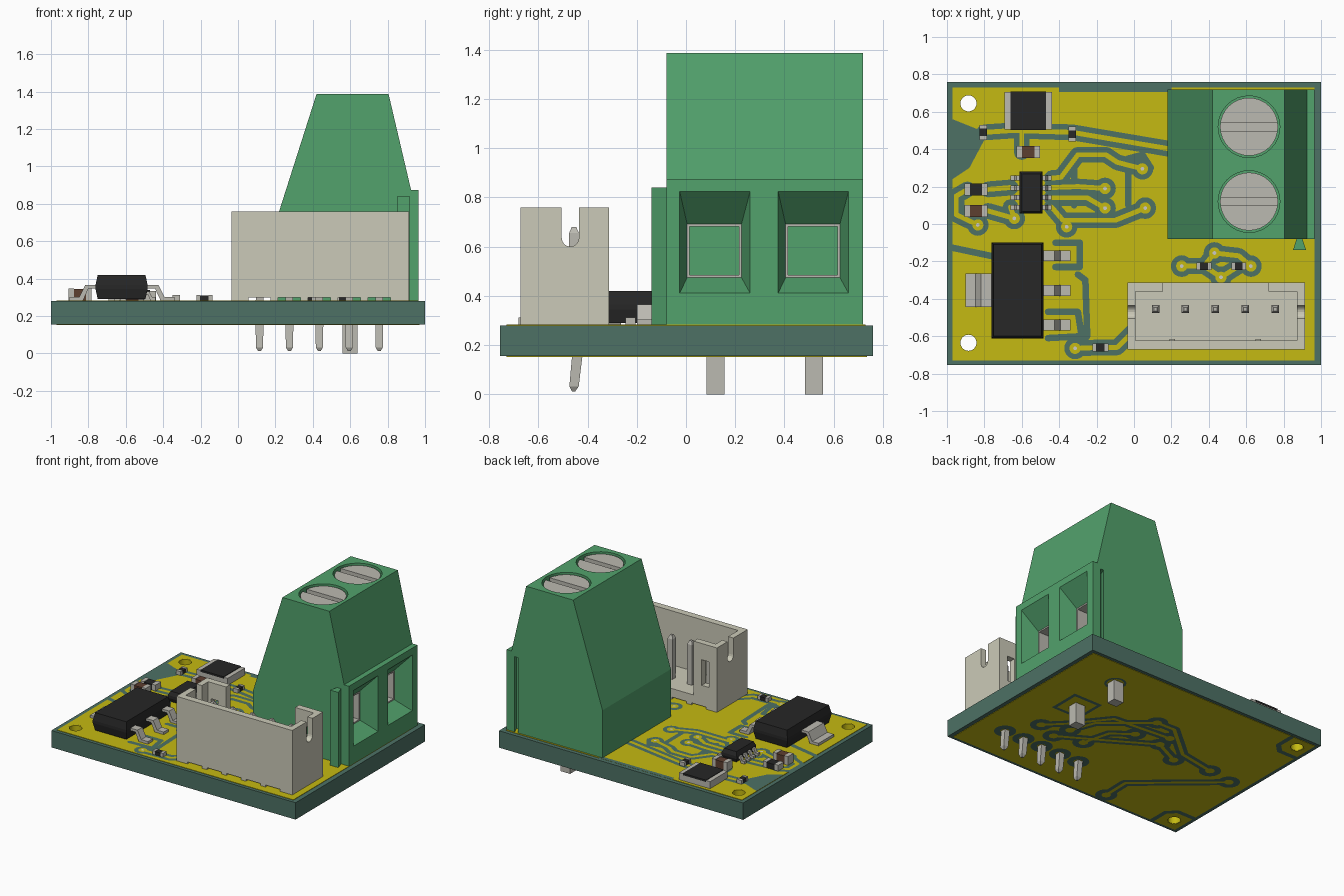
import bpy, bmesh
from math import cos, sin, pi, radians
from mathutils import Vector

if "Cube" in bpy.data.objects:
    bpy.data.objects.remove(bpy.data.objects["Cube"])


def material(name, r, g, b):
    m = bpy.data.materials.new(name)
    m.diffuse_color = (r, g, b, 1)
    m.use_nodes = True
    m.node_tree.nodes["Principled BSDF"].inputs["Base Color"].default_value = m.diffuse_color
    return m


TEAL = material("board_teal", .075, .165, .13)
GOLD = material("copper_gold", .56, .49, .006)
GREEN = material("terminal_green", .085, .36, .15)
CREAM = material("connector_cream", .6, .59, .48)
METAL = material("metal", .5, .49, .44)
BLACK = material("chip_black", .02, .02, .02)
BROWN = material("capacitor_brown", .11, .05, .03)
WHITE = material("via_light", .95, .95, .95)


def finish(name, bm, mat):
    me = bpy.data.meshes.new(name)
    bmesh.ops.recalc_face_normals(bm, faces=bm.faces)
    bm.to_mesh(me)
    bm.free()
    ob = bpy.data.objects.new(name, me)
    bpy.context.collection.objects.link(ob)
    if mat:
        me.materials.append(mat)
    return ob


def loft(name, rings, mat=None):
    bm = bmesh.new()
    vs = [[bm.verts.new(p) for p in ring] for ring in rings]
    n = len(vs[0])
    for a, b in zip(vs, vs[1:]):
        for i in range(n):
            bm.faces.new((a[i], a[(i + 1) % n], b[(i + 1) % n], b[i]))
    bm.faces.new(vs[0][::-1])
    bm.faces.new(vs[-1])
    return finish(name, bm, mat)


def prism(name, pts, axis, lo, hi, mat=None):
    def put(p, t):
        return {"x": (t, p[0], p[1]), "y": (p[0], t, p[1]), "z": (p[0], p[1], t)}[axis]
    return loft(name, [[put(p, t) for p in pts] for t in (lo, hi)], mat)


def rect(x0, x1, y0, y1):
    return [(x0, y0), (x1, y0), (x1, y1), (x0, y1)]


def box(name, x0, x1, y0, y1, z0, z1, mat=None):
    return prism(name, rect(x0, x1, y0, y1), "z", z0, z1, mat)


def circle(x, y, r, n=32):
    return [(x + r * cos(2 * pi * i / n), y + r * sin(2 * pi * i / n)) for i in range(n)]


def cut(ob, *cutters):
    for c in cutters:
        m = ob.modifiers.new("cut", "BOOLEAN")
        m.operation, m.solver, m.object = "DIFFERENCE", "EXACT", c
    old = ob.data
    new = bpy.data.meshes.new_from_object(ob.evaluated_get(bpy.context.evaluated_depsgraph_get()))
    ob.modifiers.clear()
    ob.data = new
    new.name = old.name
    for c in cutters:
        bpy.data.objects.remove(c)
    return ob


def smooth(ob):
    ob.data.shade_smooth()
    ob.data.set_sharp_from_angle(angle=radians(35))


# Flat printed artwork: ribbons with round joints, discs and filled polygons
def artwork(name, z, mat, paths=(), width=0, discs=(), radius=0, fills=()):
    bm = bmesh.new()

    def face(pts):
        f = bm.faces.new([bm.verts.new((p[0], p[1], z)) for p in pts])
        f.normal_update()
        if f.normal.z * (z - .2) < 0:
            f.normal_flip()
    for path in paths:
        for a, b in zip(path, path[1:]):
            a, b = Vector(a), Vector(b)
            n = (b - a).orthogonal().normalized() * width / 2
            face([a + n, a - n, b - n, b + n])
        for p in path:
            face(circle(*p, width / 2, 12))
    for p in discs:
        face(circle(*p, radius, 20))
    for f in fills:
        face(f)
    me = bpy.data.meshes.new(name)
    bm.to_mesh(me)
    bm.free()
    me.materials.append(mat)
    bpy.context.collection.objects.link(bpy.data.objects.new(name, me))


# Board, copper pours and plated mounting holes
HOLES = [(-.885, .645), (-.885, -.635)]
for name, r, z0, z1, mat in (("board", (-1, 1, -.755, .76), .155, .28, TEAL),
                             ("top_copper", (-.97, .965, -.73, .73), .2795, .283, GOLD),
                             ("bottom_copper", (-.97, .97, -.73, .735), .152, .1555, GOLD)):
    cut(box(name, *r, z0, z1, mat),
        *[prism("hole", circle(*h, .048), "z", 0, .5) for h in HOLES])
for h in HOLES:
    smooth(cut(prism("hole_plating", circle(*h, .049), "z", .153, .2825, GOLD),
               prism("hole", circle(*h, .043), "z", 0, .5)))

# Top traces, with gaps showing the board around them
VIAS = [(.255, -.225), (.43, -.155), (.465, -.285), (.625, -.225), (-.155, .085), (-.155, .19),
        (.045, .295), (.06, .085), (-.64, .03), (-.36, -.015), (-.835, -.005), (-.315, -.665)]
PINS = [(.115 + .16 * i, -.445) for i in range(5)]
chip_paths = [
    [(-.44, .245), (-.39, .25), (-.3, .37), (-.15, .37), (-.09, .33), (.045, .295)],
    [(-.44, .195), (-.3, .2), (-.155, .19)],
    [(-.44, .14), (-.25, .14), (-.155, .085)],
    [(-.44, .09), (-.38, .02), (-.1, .02), (.06, .085)],
    [(-.66, .09), (-.64, .03), (-.78, .07)],
    [(-.66, .195), (-.78, .185)]]
power_paths = [
    [(-.8, .49), (-.65, .5), (-.33, .49), (.2, .4)],
    [(-.6, .385), (-.6, .48)],
    [(-.89, .185), (-.95, .15), (-.95, .05), (-.835, -.005)],
    [(-.315, -.665), (-.18, -.66), (-.09, -.66), (.02, -.55)],
    [(.255, -.225), (.375, -.225), (.43, -.155), (.56, -.17), (.625, -.225)],
    [(.375, -.225), (.465, -.285), (.56, -.225)]]
gap_only = [
    [(-.98, -.125), (-.72, -.18)], [(-.3, -.27), (-.26, -.3), (-.25, -.6), (-.31, -.66)],
    [(-.03, .1), (-.03, .35), (.045, .37), (.09, .3)], [(-.32, .1), (-.32, .33)],
    [(-.42, -.1), (-.29, -.1), (-.29, -.23), (-.42, -.23)],
    [(-.46, -.47), (-.3, -.47), (-.28, -.6), (-.46, -.61)]]
corner = [(-.97, .56), (-.82, .5), (-.8, .45), (-.88, .3), (-.97, .24)]
artwork("top_gaps", .2838, TEAL, chip_paths + power_paths, .085, VIAS, .058,
        [corner, rect(-.4, .2, .705, .735)])
artwork("top_gap_lines", .2838, TEAL, gap_only, .035)
artwork("top_traces", .2846, GOLD, chip_paths + power_paths, .026, VIAS, .03)
artwork("top_via_holes", .2854, WHITE, discs=VIAS, radius=.01)

# Bottom traces
under = [
    [(-.315, -.665), (-.31, -.46), (-.835, -.005)],
    [(.43, -.155), (.36, .03), (.045, .295), (-.1, .3), (-.36, .08), (-.64, .03)],
    [(.255, -.225), (.2, -.02), (.06, .085)],
    [(.465, -.285), (.15, -.1), (-.155, .085), (-.36, -.015)],
    [(.625, -.225), (.5, -.1), (.3, .15), (-.155, .19)]]
artwork("bottom_gaps", .1512, TEAL, under, .08, VIAS + PINS + [(.6, .52)], .075,
        [rect(.48, .72, 0, .24)])
artwork("bottom_hole_gaps", .1518, TEAL,
        [[(-.97, s * .53), (-.83, s * .53), (-.77, s * .59), (-.77, s * .72)] for s in (1, -1)], .035)
artwork("bottom_traces", .1504, GOLD, under, .025, VIAS + PINS, .032,
        [circle(.6, .52, .058), rect(.505, .695, .025, .215)])

# Screw terminal housing, with wire funnels, screw wells and a dovetail groove
housing = prism("terminal_housing", [(.18, .28), (.18, .635), (.42, 1.387), (.805, 1.387),
                (.925, .875), (.965, .875), (.965, .28)], "y", -.08, .72, GREEN)
tools = [prism("groove", [(.85, .668), (.92, .668), (.895, .73), (.875, .73)], "z", .2, .84)]
for dy in (0, .4):
    wide = [(.967, y + dy, z) for y, z in rect(-.026, .261, .41, .826)]
    mid = [(.84, y + dy, z) for y, z in rect(.005, .225, .475, .69)]
    deep = [(.5, p[1], p[2]) for p in mid]
    tools.append(loft("funnel", [wide, mid, deep]))
    tools.append(prism("well", circle(.615, .12 + dy, .165), "z", 1.335, 1.45))
cut(housing, *tools)
prism("terminal_dovetail", [(.85, -.14), (.92, -.14), (.9, -.078), (.87, -.078)], "z", .28, .84, GREEN)

# Terminal screws, clamp cages and solder pins
for n, dy in enumerate((0, .4), 1):
    y = .12 + dy
    smooth(cut(prism(f"screw_{n}", circle(.615, y, .155), "z", 1.33, 1.375, METAL),
               box("slot", .4, .85, y - .022, y + .022, 1.35, 1.45)))
    cut(box(f"clamp_cage_{n}", .52, .842, .004 + dy, .226 + dy, .474, .691, METAL),
        box("bore", .5, .9, .014 + dy, .216 + dy, .484, .681))
    box(f"terminal_pin_{n}", .56, .64, y - .036, y + .036, 0, .3, METAL)

# Cream pin connector: open shroud with side notches and a cut-away back
notch = [(-.505, .8), (-.505, .635)] + [
    (-.47 + .035 * cos(pi + pi * i / 8), .635 + .035 * sin(pi + pi * i / 8)) for i in range(1, 8)
] + [(-.435, .635), (-.435, .8)]
shroud = box("connector_shroud", -.035, .915, -.672, -.312, .282, .76, CREAM)
cut(shroud,
    box("cavity", .008, .872, -.622, -.36, .36, .9),
    box("back_opening", .155, .72, -.45, -.2, .361, .95),
    prism("end_notches", notch, "x", -.2, 1.1),
    *[box("window", x - .03, x + .03, -.4, -.25, .45, .64) for x in (.06, .815)],
    *[box("foot_gap", x - .06, x + .06, -.8, -.2, .2, .298) for x, _ in PINS])
for i in range(2):
    box(f"connector_rib_{i + 1}", .19 + .46 * i, .22 + .46 * i, -.64, -.615, .34, .42, CREAM)
for i, (x, _) in enumerate(PINS, 1):
    rings = [[(px, py, z) for px, py in rect(x - h, x + h, y - h, y + h)] for z, y, h in
             ((.012, -.457, .007), (.032, -.455, .019), (.155, -.442, .021),
              (.3, -.452, .02), (.655, -.455, .02), (.68, -.455, .009))]
    loft(f"connector_pin_{i}", rings, METAL)


# Chips with bent leads
def lead(name, x, side, length, top, y, w):
    t = .018
    prof = [(0, top), (.45, top), (.65, .303), (1, .303), (1, .284), (.52, .284), (.33, top - t), (0, top - t)]
    prism(name, [(x + side * length * a, z) for a, z in prof], "y", y - w / 2, y + w / 2, METAL)


def chip(name, x0, x1, y0, y1, z0, z1):
    m, b = (z0 + z1) / 2, .012
    loft(name, [[(x, y, z) for x, y in rect(x0 + d, x1 - d, y0 + d, y1 - d)]
                for z, d in ((z0, b), (m - .01, 0), (m + .01, 0), (z1, b))], BLACK)


chip("regulator_chip", -.762, -.483, -.612, -.098, .29, .42)
lead("regulator_tab", -.75, -1, .15, .365, -.355, .18)
for i in range(3):
    lead(f"regulator_lead_{i + 1}", -.495, 1, .155, .365, -.17 - .185 * i, .058)
chip("controller_chip", -.612, -.488, .055, .28, .288, .365)
for i in range(4):
    lead(f"controller_lead_left_{i + 1}", -.6, -1, .06, .33, .245 - .052 * i, .026)
    lead(f"controller_lead_right_{i + 1}", -.5, 1, .06, .33, .245 - .052 * i, .026)


# Two-terminal parts: coloured middle between metal end caps
def passive(name, x, y, sx, sy, h, mat):
    e = .26
    for tag, a, b, top, m in (("end_1", -.5, -e, h, METAL), ("body", -e, e, h - .003, mat), ("end_2", e, .5, h, METAL)):
        if sx > sy:
            r = (x + a * sx, x + b * sx, y - sy / 2, y + sy / 2)
        else:
            r = (x - sx / 2, x + sx / 2, y + a * sy, y + b * sy)
        box(f"{name}_{tag}", *r, .282, .282 + top, m)


for i, (x, y, sx, sy, h, mat) in enumerate([
        (-.565, .385, .125, .062, .065, BROWN), (-.845, .07, .125, .065, .065, BROWN),
        (-.845, .185, .125, .065, .045, BLACK), (-.805, .49, .04, .08, .03, BLACK),
        (-.33, .48, .04, .08, .03, BLACK), (.375, -.225, .08, .04, .03, BLACK),
        (.56, -.225, .08, .04, .03, BLACK), (-.18, -.66, .085, .042, .03, BLACK)], 1):
    passive(f"{'capacitor' if mat == BROWN else 'resistor'}_{i}", x, y, sx, sy, h, mat)
box("shunt_resistor", -.692, -.438, .505, .707, .282, .335, METAL)
box("shunt_resistor_face", -.66, -.47, .503, .709, .325, .339, BLACK)
